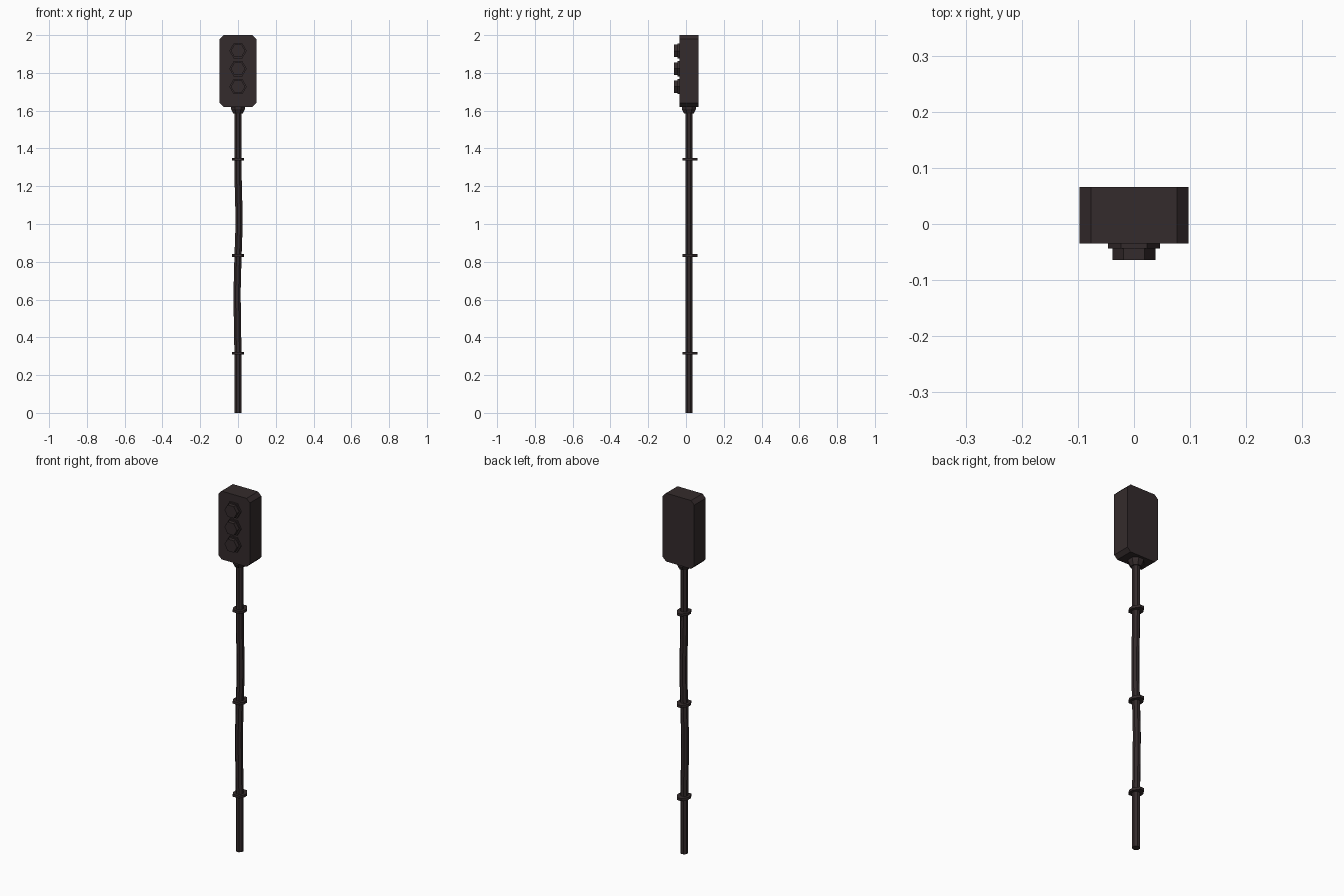
import bpy, bmesh, math

if "Cube" in bpy.data.objects:
    bpy.data.objects.remove(bpy.data.objects["Cube"])

CY = 0.0155  # pole axis in y

mat = bpy.data.materials.new("dark_brown")
mat.diffuse_color = (0.034, 0.024, 0.025, 1)
mat.use_nodes = True
mat.node_tree.nodes["Principled BSDF"].inputs["Base Color"].default_value = mat.diffuse_color


def loft(name, rings):
    """Closed solid through rings of equal point count."""
    bm = bmesh.new()
    vs = [[bm.verts.new(p) for p in r] for r in rings]
    n = len(rings[0])
    for a, b in zip(vs, vs[1:]):
        for i in range(n):
            j = (i + 1) % n
            bm.faces.new((a[i], a[j], b[j], b[i]))
    bm.faces.new(vs[0])
    bm.faces.new(vs[-1])
    bmesh.ops.recalc_face_normals(bm, faces=bm.faces)
    me = bpy.data.meshes.new(name)
    bm.to_mesh(me)
    bm.free()
    me.materials.append(mat)
    ob = bpy.data.objects.new(name, me)
    bpy.context.collection.objects.link(ob)
    return ob


def ring(n, r, z, x=0.0, start=0.0):
    return [(x + r * math.cos(start + math.tau * i / n),
             CY + r * math.sin(start + math.tau * i / n), z) for i in range(n)]


# slightly bent pole
path = [(0, 0), (0.315, 0), (0.46, -0.003), (0.64, -0.005), (0.83, 0),
        (0.97, 0.005), (1.07, 0.005), (1.22, 0.001), (1.34, 0), (1.60, 0)]
loft("pole", [ring(8, 0.0205, z, x, math.pi / 8) for z, x in path])

# tapered collar under the head
loft("collar", [ring(8, 0.028, 1.585, 0, math.pi / 8),
                ring(8, 0.04, 1.608, 0, math.pi / 8),
                ring(8, 0.04, 1.625, 0, math.pi / 8)])

# signal head: rectangle with cut corners, extruded along y
w, c, z0, z1 = 0.097, 0.02, 1.62, 2.0
outline = [(-w + c, z0), (w - c, z0), (w, z0 + c), (w, z1 - c),
           (w - c, z1), (-w + c, z1), (-w, z1 - c), (-w, z0 + c)]
loft("signal_head", [[(x, y, z) for x, z in outline] for y in (-0.035, 0.066)])

# three hexagonal lamps with a wider rim at the base
for k, z in enumerate((1.727, 1.822, 1.917)):
    def hexa(r, y):
        return [(r * math.cos(math.tau * i / 6), y, z + r * math.sin(math.tau * i / 6))
                for i in range(6)]
    loft(f"lamp_{k + 1}", [hexa(0.046, -0.034), hexa(0.046, -0.044),
                           hexa(0.038, -0.044), hexa(0.038, -0.0645)])

# clamps round the pole, drawn out to a tab at the back
shape = [(-0.02, -0.018), (0.02, -0.018), (0.033, 0.004), (0.033, 0.03),
         (0.012, 0.062), (-0.012, 0.062), (-0.033, 0.03), (-0.033, 0.004)]
for k, z in enumerate((0.315, 0.833, 1.342)):
    loft(f"clamp_{k + 1}", [[(x, y, z + d) for x, y in shape] for d in (-0.007, 0.007)])
